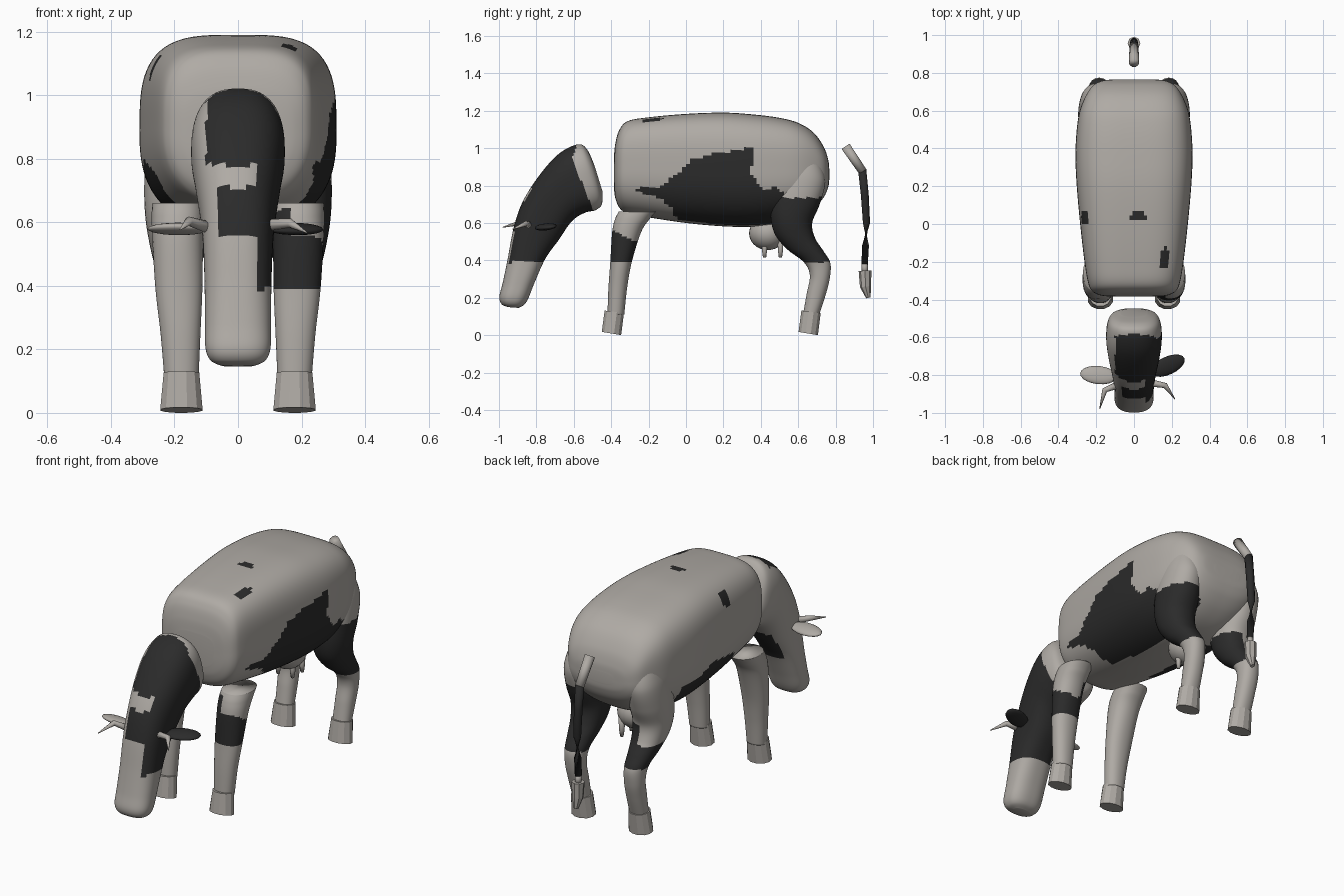
import bpy, bmesh, math
from mathutils import Vector

if "Cube" in bpy.data.objects:
    bpy.data.objects.remove(bpy.data.objects["Cube"])


def material(name, rgb):
    m = bpy.data.materials.new(name)
    m.diffuse_color = (*rgb, 1)
    m.use_nodes = True
    m.node_tree.nodes["Principled BSDF"].inputs["Base Color"].default_value = m.diffuse_color
    return m


MATS = [material("pale_hide", (0.43, 0.405, 0.375)), material("black_hide", (0.024, 0.024, 0.024))]


def finish(bm, name, rule=None, smooth=True):
    bmesh.ops.recalc_face_normals(bm, faces=bm.faces)
    bm.normal_update()
    for f in bm.faces:
        f.smooth = smooth
        c = f.calc_center_median()
        f.material_index = int(bool(rule and rule(c, f.normal)))
    me = bpy.data.meshes.new(name)
    bm.to_mesh(me)
    bm.free()
    for m in MATS:
        me.materials.append(m)
    ob = bpy.data.objects.new(name, me)
    bpy.context.collection.objects.link(ob)
    return ob


def skin(bm, rings):
    rows = [[bm.verts.new(p) for p in r] for r in rings]
    n = len(rows[0])
    for a, b in zip(rows, rows[1:]):
        for i in range(n):
            bm.faces.new((a[i], a[(i + 1) % n], b[(i + 1) % n], b[i]))
    bm.faces.new(rows[0])
    bm.faces.new(rows[-1])


def spline(secs, steps):
    out = []
    for i in range(len(secs) - 1):
        q = [secs[min(max(j, 0), len(secs) - 1)] for j in (i - 1, i, i + 1, i + 2)]
        for k in range(steps):
            t = k / steps
            out.append([0.5 * (2 * b + (c - a) * t + (2 * a - 5 * b + 4 * c - d) * t * t
                               + (3 * b - a - 3 * c + d) * t ** 3) for a, b, c, d in zip(*q)])
    return out + [list(secs[-1])]


# Section: y1, z1 (front/top edge), y2, z2 (back/bottom edge), centre x, half width
def loft(name, secs, segs, steps, n1=2.0, n2=2.0, rule=None, smooth=True):
    rings = []
    for y1, z1, y2, z2, cx, hw in (spline(secs, steps) if steps > 1 else secs):
        ring = []
        for k in range(segs):
            a = 2 * math.pi * (k + 0.5) / segs
            c, s = math.cos(a), math.sin(a)
            n = n1 if c > 0 else n2
            r = (abs(c) ** n + abs(s) ** n) ** (-1 / n)
            ring.append((cx + hw * r * s, (y1 + y2) / 2 + (y1 - y2) / 2 * r * c,
                         (z1 + z2) / 2 + (z1 - z2) / 2 * r * c))
        rings.append(ring)
    bm = bmesh.new()
    skin(bm, rings)
    return finish(bm, name, rule, smooth)


def tube(name, pts, radii, segs, rule=None, smooth=True):
    pts = [Vector(p) for p in pts]
    rings = []
    for i, p in enumerate(pts):
        d = pts[min(i + 1, len(pts) - 1)] - pts[max(i - 1, 0)]
        q = d.to_track_quat('Z', 'Y')
        rings.append([p + q @ Vector((radii[i] * math.cos(2 * math.pi * k / segs),
                                      radii[i] * math.sin(2 * math.pi * k / segs), 0)) for k in range(segs)])
    bm = bmesh.new()
    skin(bm, rings)
    return finish(bm, name, rule, smooth)


def inside(y, z, poly):
    hit = False
    for (a, b), (c, d) in zip(poly, poly[1:] + poly[:1]):
        if (b > z) != (d > z) and y < (c - a) * (z - b) / (d - b) + a:
            hit = not hit
    return hit


def black(c, n):
    return True


# Body with side patches and small back spots
RIGHT = [(-.27, .77), (-.25, .79), (-.17, .785), (-.1, .82), (-.03, .88), (.03, .94), (.15, .97), (.27, .99),
         (.36, 1.01), (.365, .94), (.34, .88), (.37, .83), (.42, .78), (.48, .79), (.56, .73), (.65, .735),
         (.7, .68), (.6, .55), (.2, .5), (0, .55), (-.05, .62), (-.08, .68), (-.13, .73), (-.2, .75)]
LEFT = [(.47, .7), (.45, .77), (.3, .76), (.2, .8), (.1, .79), (-.07, .75), (-.05, .69), (0, .55), (.45, .55)]
SPOTS = [(-.25, .035, 1.08, .04, .045, .05), (.02, .04, 1.18, .045, .022, .05),
         (-.07, 0, 1.18, .015, .012, .05), (.16, -.18, 1.15, .028, .055, .05)]


def body_rule(c, n):
    if abs(c.x) > 0.11 and inside(c.y, c.z, RIGHT if c.x > 0 else LEFT):
        return True
    return any(((c.x - x) / a) ** 2 + ((c.y - y) / b) ** 2 + ((c.z - z) / d) ** 2 < 1
               for x, y, z, a, b, d in SPOTS)


BODY = [(-.385, .96, .78, .12), (-.377, 1.03, .73, .18), (-.355, 1.1, .68, .222), (-.31, 1.145, .65, .243),
        (-.2, 1.165, .63, .262), (0, 1.183, .6, .285), (.2, 1.19, .582, .303), (.36, 1.18, .58, .31),
        (.5, 1.162, .595, .303), (.6, 1.135, .625, .287), (.68, 1.085, .675, .255), (.735, 1.01, .735, .215),
        (.76, .94, .79, .16), (.766, .89, .83, .08)]
loft("body", [(y, t, y, b, 0, w) for y, t, b, w in BODY], 120, 9, 3.5, 2.5, body_rule)


# Lowered neck and head
def head_rule(c, n):
    x, y, z = c
    edge = [(.3, -.5), (.68, -.5), (.85, -.57), (.93, -.61), (1.1, -.56)]
    for (z0, y0), (z1, y1) in zip(edge, edge[1:]):
        if z0 <= z < z1 and y > y0 + (y1 - y0) * (z - z0) / (z1 - z0):
            return False
    if z < 0.39:
        return False
    if n.y > 0:
        return x > (-.07 if z < .57 else 0)
    if z > .78:
        return x > -.1
    return x > (.055 if z > .71 else -.065 if z > .56 else .06)


loft("head", [(-.49, .91, -.447, .77, 0, .07), (-.53, .995, -.45, .70, 0, .12), (-.58, 1.02, -.485, .668, 0, .142),
              (-.68, .97, -.54, .655, 0, .147), (-.78, .86, -.61, .61, 0, .135), (-.87, .72, -.68, .51, 0, .117),
              (-.92, .58, -.725, .45, 0, .109), (-.955, .40, -.762, .39, 0, .105), (-.98, .28, -.81, .28, 0, .104),
              (-.998, .205, -.842, .2, 0, .102), (-.985, .165, -.865, .163, 0, .085),
              (-.95, .15, -.895, .146, 0, .05)], 72, 8, 2.5, 2.5, head_rule)


# Ears: flattened leaf shapes
def ear(name, a, b, rule=None):
    a, b = Vector(a), Vector(b)
    bm = bmesh.new()
    bmesh.ops.create_uvsphere(bm, u_segments=20, v_segments=10, radius=1)
    ang = math.atan2(b.y - a.y, b.x - a.x)
    for v in bm.verts:
        p = Vector((v.co.x * (b - a).length / 2, v.co.y * .048, v.co.z * .018 + v.co.y * .008))
        v.co = (a + b) / 2 + Vector((p.x * math.cos(ang) - p.y * math.sin(ang),
                                     p.x * math.sin(ang) + p.y * math.cos(ang), p.z))
    finish(bm, name, rule)


ear("left_ear", (-.09, -.81, .58), (-.285, -.79, .578))
ear("right_ear", (.09, -.79, .58), (.267, -.71, .578), black)

# Horns
tube("left_horn", [(-.08, -.85, .58), (-.155, -.88, .603), (-.182, -.98, .577)], [.02, .015, .002], 8)
tube("right_horn", [(.08, -.84, .59), (.165, -.855, .597), (.217, -.927, .567)], [.02, .015, .002], 8)


# Legs and hooves
def fore_rule(c, n):
    return c.x > 0 and .39 < c.z < .49 - .5 * (c.y + .25) + (.1 if n.x < -.3 else 0)


def hind_rule(c, n):
    if c.x > 0:
        return .39 < c.z < .735
    return .39 < c.z < .5 + (.1 if n.x > 0 else 0)


for s, side in ((1, "right"), (-1, "left")):
    loft(side + "_front_leg", [(y1, z, y2, z, s * x, w) for y1, y2, z, x, w in (
        (-.42, -.33, .11, .178, .054), (-.415, -.315, .25, .181, .063), (-.405, -.29, .39, .186, .074),
        (-.395, -.24, .55, .19, .08), (-.38, -.195, .62, .19, .082), (-.36, -.16, .66, .19, .08))],
        32, 12, 2.2, 2.2, fore_rule)
    loft(side + "_hind_leg", [(y1, z1, y2, z2, s * x, w) for y1, z1, y2, z2, x, w in (
        (.625, .11, .712, .11, .178, .05), (.645, .22, .745, .21, .18, .052), (.662, .32, .768, .30, .183, .054),
        (.63, .39, .772, .385, .185, .058), (.54, .46, .735, .45, .188, .072), (.475, .54, .69, .52, .19, .088),
        (.452, .64, .675, .6, .192, .1), (.46, .75, .715, .70, .195, .1), (.5, .87, .745, .82, .195, .09),
        (.54, .95, .72, .92, .19, .07))], 40, 9, 2.2, 2.2, hind_rule)
    for d, where in ((0, "_front"), (1.052, "_hind")):
        loft(side + where + "_hoof", [(-.452 + d, .018, -.345 + d, 0, s * .178, .069),
                                      (-.437 + d, .132, -.33 + d, .118, s * .178, .058)], 12, 1, smooth=False)

# Udder and teats
bm = bmesh.new()
bmesh.ops.create_uvsphere(bm, u_segments=24, v_segments=14, radius=1)
for v in bm.verts:
    v.co = Vector((v.co.x * .1, .437 + v.co.y * .1, .545 + v.co.z * .09))
finish(bm, "udder")
for x in (-.045, .045):
    for y in (.42, .505):
        tube("teat", [(x, y, .53), (x, y, .45), (x, y, .415)], [.018, .014, .009], 10)

# Tail in three pieces
tube("tail_root", [(0, .853, 1.01), (0, .945, .875)], [.027, .024], 10)
tube("tail_switch", [(0, .942, .885), (0, .956, .75), (0, .965, .6), (0, .96, .48), (0, .955, .38)],
     [.023, .022, .02, .019, .018], 10, black)
tube("tail_stem", [(0, .955, .385), (0, .957, .33)], [.017, .017], 8)
tube("tail_tuft", [(0, .957, .345), (0, .96, .26), (0, .975, .2)][:], [.034, .03, .012], 8, smooth=False)
